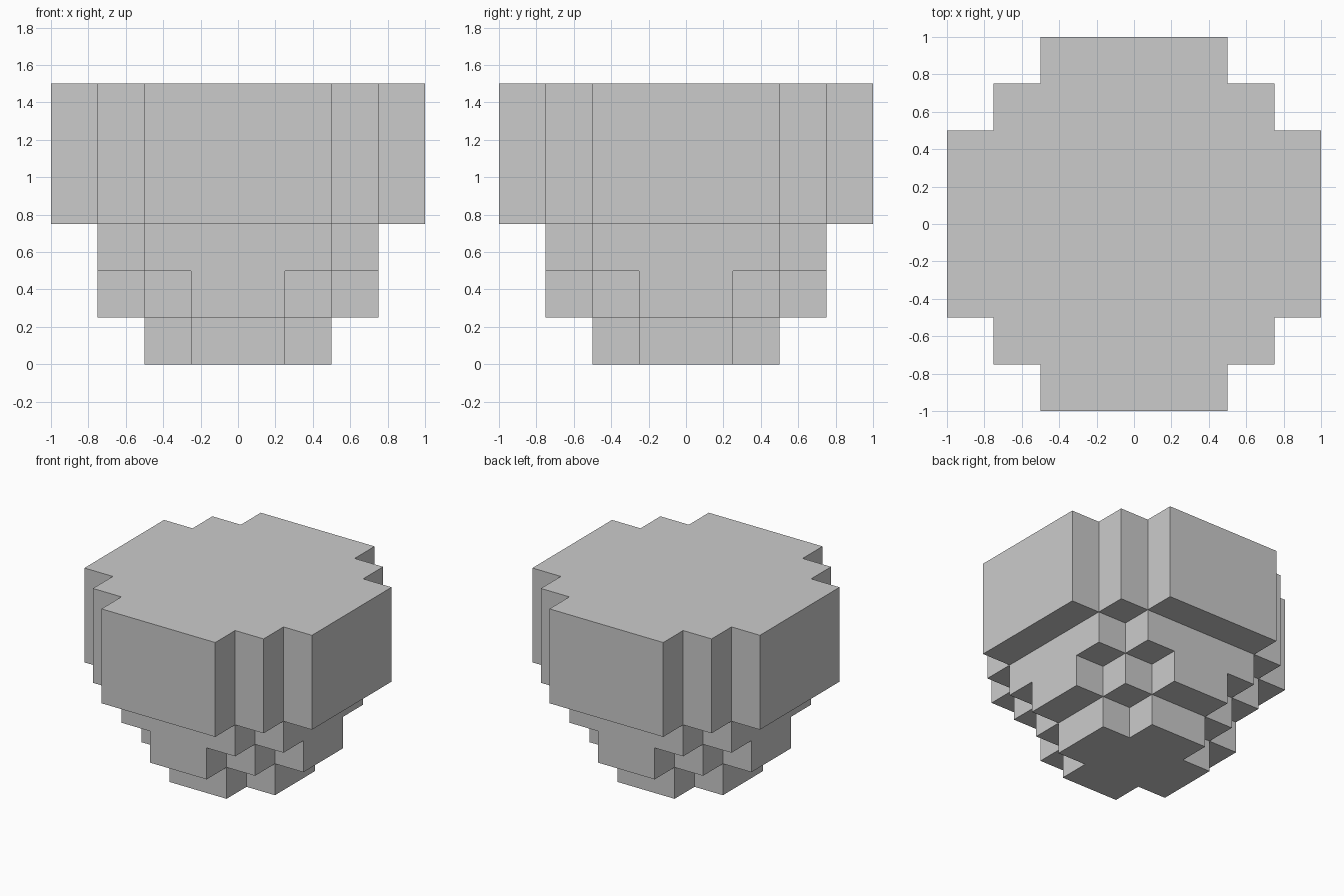
import bpy, bmesh, math
from mathutils import Vector

if "Cube" in bpy.data.objects:
    bpy.data.objects.remove(bpy.data.objects["Cube"])

U = 0.25  # block size

# Each tier: (bottom level, top level, half-extent rectangles in blocks, mirrored across x = y)
TIERS = [
    (0, 1, [(2, 1)]),            # foot: small plus
    (1, 2, [(3, 1), (2, 2)]),    # lower step
    (2, 3, [(3, 2)]),            # upper step
    (3, 6, [(4, 2), (3, 3)]),    # wide body
]


def filled(i, j, k):
    """True when the block with lowest corner (i, j, k) is solid."""
    x, y = abs(i + 0.5), abs(j + 0.5)
    return any(lo <= k < hi and any((x < a and y < b) or (x < b and y < a) for a, b in rects)
               for lo, hi, rects in TIERS)


def build_shell(name):
    bm = bmesh.new()
    for i in range(-4, 4):
        for j in range(-4, 4):
            for k in range(6):
                if not filled(i, j, k):
                    continue
                centre = Vector((i + 0.5, j + 0.5, k + 0.5))
                for axis in range(3):
                    for s in (-1, 1):
                        n = Vector((0, 0, 0))
                        n[axis] = s
                        if filled(i + int(n.x), j + int(n.y), k + int(n.z)):
                            continue
                        # exposed block side
                        u = Vector((0, 0, 0))
                        u[(axis + 1) % 3] = 0.5
                        v = n.cross(u)
                        c = centre + n * 0.5
                        corners = [c - u - v, c + u - v, c + u + v, c - u + v]
                        bm.faces.new([bm.verts.new(p * U) for p in corners])
    bmesh.ops.remove_doubles(bm, verts=bm.verts, dist=1e-4)
    # merge coplanar block sides into large flat faces
    bmesh.ops.dissolve_limit(bm, angle_limit=math.radians(1), verts=bm.verts, edges=bm.edges)
    mesh = bpy.data.meshes.new(name)
    bm.to_mesh(mesh)
    bm.free()
    obj = bpy.data.objects.new(name, mesh)
    bpy.context.collection.objects.link(obj)
    return obj


build_shell("stepped_block_body")
